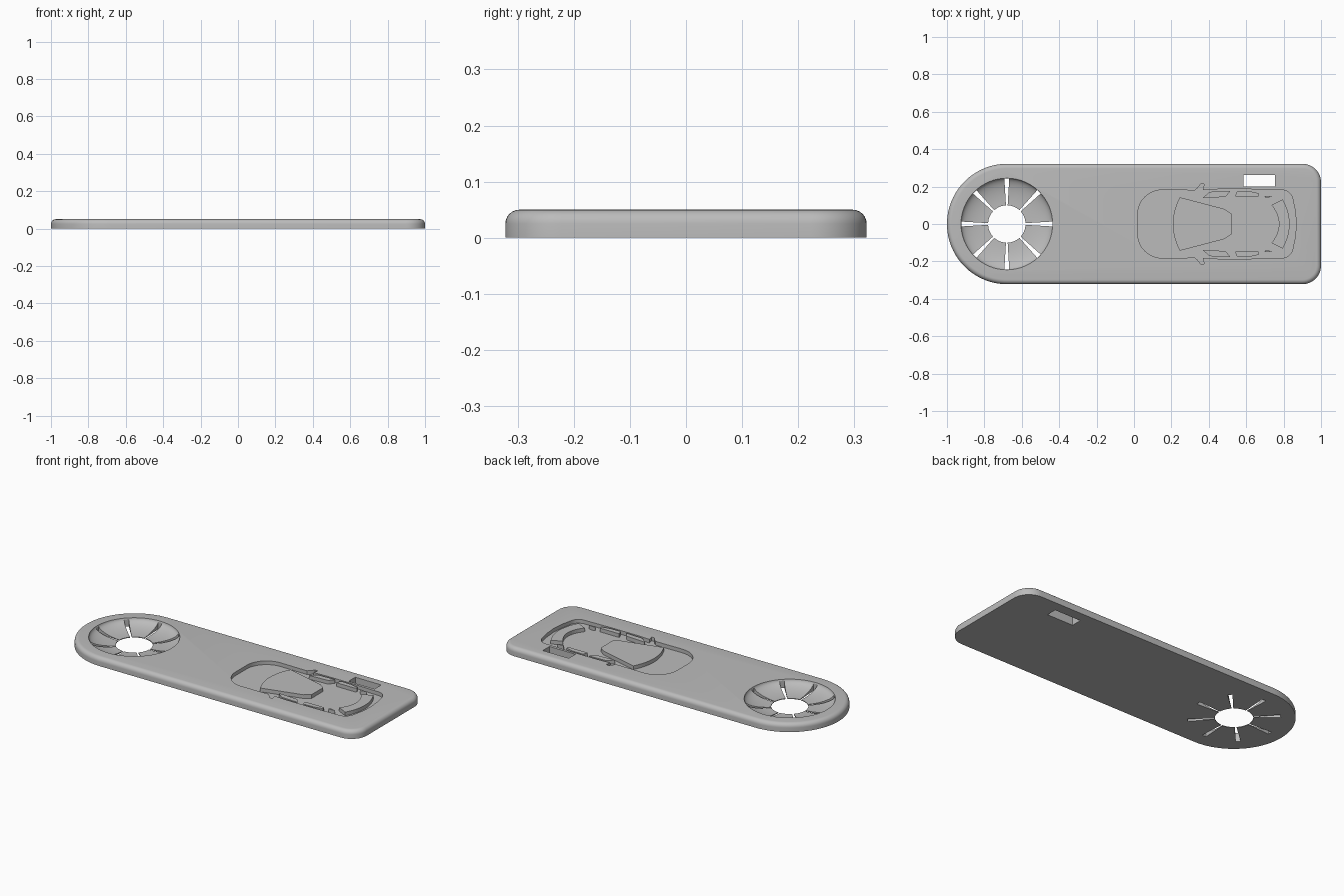
import bpy, bmesh, math
from mathutils import Vector

if "Cube" in bpy.data.objects:
    bpy.data.objects.remove(bpy.data.objects["Cube"], do_unlink=True)

TOP, FLOOR = 0.05, 0.028          # plate top and engraved floor
HALF = 0.322                      # half width of the plate
DISH_X, DISH_R, HOLE_R = -0.68, 0.245, 0.1

grey = bpy.data.materials.new("plain grey")
grey.use_nodes = True
colour = (0.5, 0.5, 0.5, 1)
grey.diffuse_color = colour
grey.node_tree.nodes["Principled BSDF"].inputs["Base Color"].default_value = colour


def finish(name, bm):
    bmesh.ops.recalc_face_normals(bm, faces=bm.faces)
    mesh = bpy.data.meshes.new(name)
    bm.to_mesh(mesh)
    bm.free()
    mesh.materials.append(grey)
    obj = bpy.data.objects.new(name, mesh)
    bpy.context.collection.objects.link(obj)
    return obj


def add_prism(bm, outline, z0, z1):
    face = bm.faces.new([bm.verts.new((x, y, z0)) for x, y in outline])
    top = bmesh.ops.extrude_face_region(bm, geom=[face])["geom"]
    bmesh.ops.translate(bm, vec=(0, 0, z1 - z0),
                        verts=[v for v in top if isinstance(v, bmesh.types.BMVert)])


def prism(name, outlines, z0, z1):
    bm = bmesh.new()
    for outline in outlines:
        add_prism(bm, outline, z0, z1)
    return finish(name, bm)


def arc(cx, cy, r, start, end, n):
    angles = [math.radians(start + (end - start) * i / n) for i in range(n + 1)]
    return [(cx + r * math.cos(a), cy + r * math.sin(a)) for a in angles]


def flip(points):
    return [(x, -y) for x, y in reversed(points)]


def rounded(points, radius, n=5):
    """Soften every corner of a closed outline with a small curve."""
    out = []
    for i, p in enumerate(points):
        p, a, b = Vector(p), Vector(points[i - 1]), Vector(points[(i + 1) % len(points)])
        s = p + (a - p).normalized() * min(radius, (a - p).length * 0.45)
        e = p + (b - p).normalized() * min(radius, (b - p).length * 0.45)
        for k in range(n + 1):
            t = k / n
            out.append(tuple(s * (1 - t) ** 2 + p * 2 * t * (1 - t) + e * t * t))
    return out


def bow(x_edge, x_mid, y, n=12):
    """Shallow curved edge from +y to -y."""
    return [(x_mid + (x_edge - x_mid) * t * t, y * t)
            for t in (1 - 2 * i / n for i in range(n + 1))]


def cut(target, cutter):
    mod = target.modifiers.new("cut", 'BOOLEAN')
    mod.operation, mod.solver, mod.object = 'DIFFERENCE', 'EXACT', cutter
    bpy.context.view_layer.objects.active = target
    bpy.ops.object.modifier_apply(modifier=mod.name)
    bpy.data.objects.remove(cutter, do_unlink=True)


# Plate: one round end, one end with rounded corners, soft upper edge
corner = 0.1
outline = arc(HALF - 1, 0, HALF, 90, 270, 56)
outline += arc(1 - corner, corner - HALF, corner, -90, 0, 12)
outline += arc(1 - corner, HALF - corner, corner, 0, 90, 12)
bm = bmesh.new()
add_prism(bm, outline, 0, TOP)
rim = [e for e in bm.edges if all(v.co.z > TOP - 0.001 for v in e.verts)]
bmesh.ops.bevel(bm, geom=rim, offset=0.025, segments=6, profile=0.5, affect='EDGES')
plate = finish("plate", bm)

# Hollow dish with a hole through its middle
profile = [(0, -TOP), (HOLE_R, -TOP)]
for i in range(13):
    a = math.pi / 2 * (1 - i / 12)
    profile.append((HOLE_R + (DISH_R - HOLE_R) * math.cos(a), TOP - 0.046 * math.sin(a)))
profile += [(DISH_R, 0.1), (0, 0.1)]
bm = bmesh.new()
verts = [bm.verts.new((r, 0, z)) for r, z in profile]
edges = [bm.edges.new(pair) for pair in zip(verts, verts[1:])]
bmesh.ops.spin(bm, geom=verts + edges, cent=(0, 0, 0), axis=(0, 0, 1),
               angle=math.tau, steps=64)
bmesh.ops.remove_doubles(bm, verts=bm.verts, dist=0.0001)
bmesh.ops.translate(bm, vec=(DISH_X, 0, 0), verts=bm.verts)
cut(plate, finish("dish_cutter", bm))

# Eight tapered slits around the hole
slits = []
for i in range(8):
    c, s = math.cos(i * math.pi / 4), math.sin(i * math.pi / 4)
    wedge = [(0.09, -0.004), (0.243, -0.013), (0.243, 0.013), (0.09, 0.004)]
    slits.append([(DISH_X + r * c - w * s, r * s + w * c) for r, w in wedge])
cut(plate, prism("slit_cutter", slits, -0.1, 0.1))

# Rectangular slot
cut(plate, prism("slot_cutter",
                 [[(0.585, 0.2), (0.755, 0.2), (0.755, 0.262), (0.585, 0.262)]], -0.1, 0.1))

# Engraved car body with mirrors
side = arc(0.15, 0.052, 0.13, 180, 90, 12)
side += [(0.325, 0.18), (0.34, 0.192), (0.355, 0.213), (0.375, 0.213), (0.368, 0.182)]
side += [(0.45, 0.186), (0.62, 0.186), (0.76, 0.182)]
side += arc(0.79, 0.122, 0.06, 90, 15, 8) + [(0.862, 0.07), (0.868, 0)]
cut(plate, prism("body_cutter", [side + flip(side[:-1])], FLOOR, 0.1))

# Raised windows standing in the engraving
BASE = FLOOR - 0.003
prism("windscreen", [bow(0.245, 0.208, 0.143)
                     + flip([(0.485, 0.08), (0.52, 0.055)])[::-1]
                     + [(0.52, 0.055), (0.485, 0.08)]], BASE, TOP)
prism("rear_window", [bow(0.795, 0.832, 0.132)
                      + bow(0.735, 0.775, 0.102)[::-1]], BASE, TOP)
windows = {
    "front_side_window": [(0.365, 0.138), (0.405, 0.172), (0.515, 0.177), (0.49, 0.145)],
    "back_side_window": [(0.54, 0.147), (0.552, 0.177), (0.62, 0.175), (0.67, 0.164), (0.668, 0.147)],
    "quarter_window": [(0.695, 0.151), (0.742, 0.147), (0.705, 0.138)],
}
for name, shape in windows.items():
    soft = rounded(shape, 0.006, 3)
    prism(name + "_left", [soft], BASE, TOP)
    prism(name + "_right", [flip(soft)], BASE, TOP)

# Smooth rounded edges while keeping cuts crisp
bpy.ops.object.select_all(action='DESELECT')
plate.select_set(True)
bpy.context.view_layer.objects.active = plate
bpy.ops.object.shade_smooth_by_angle(angle=math.radians(30))
